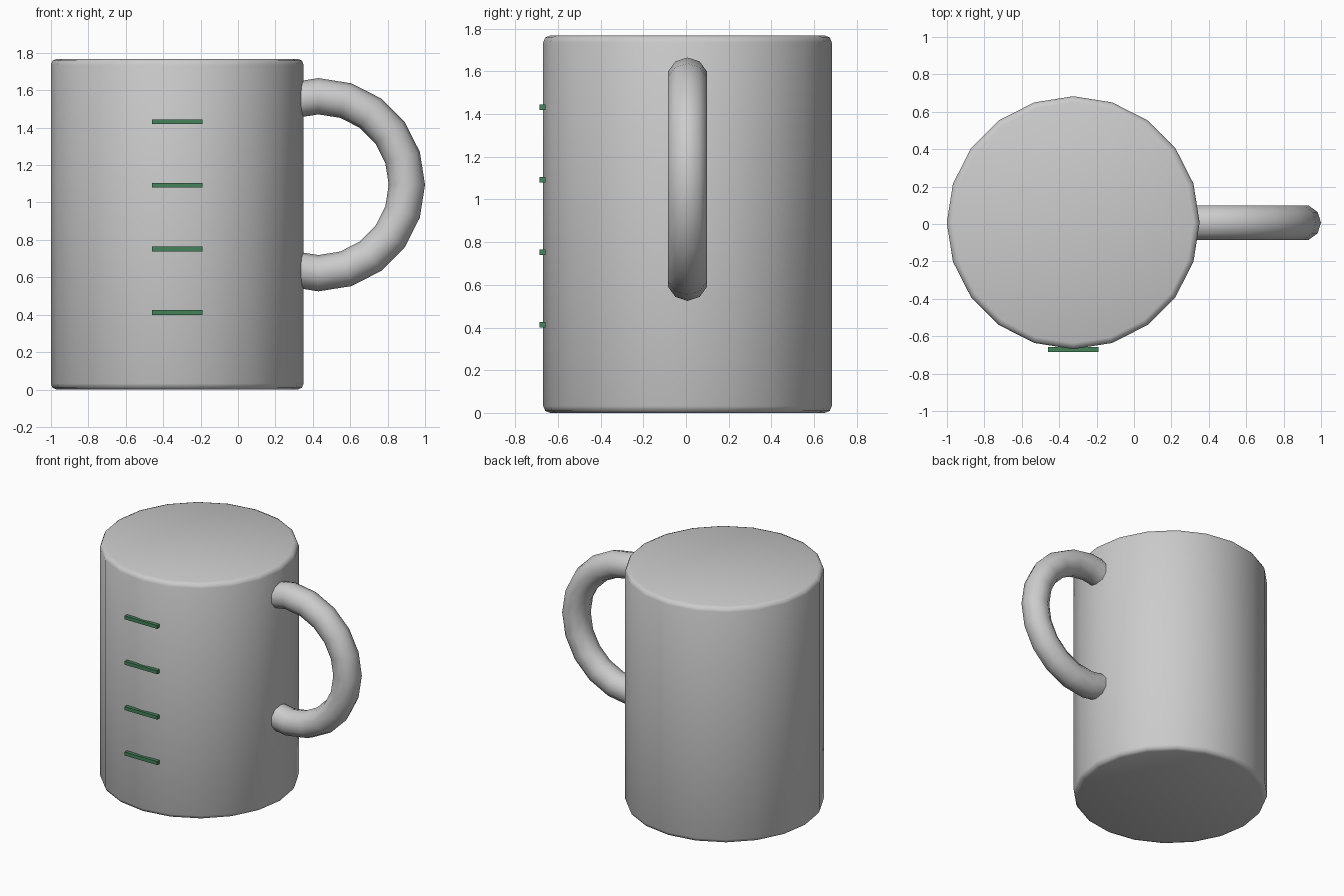
import bpy, bmesh
from math import sin, cos, pi, radians
from mathutils import Vector

if "Cube" in bpy.data.objects:
    bpy.data.objects.remove(bpy.data.objects["Cube"])

CY = 0.007                      # body and handle sit slightly off y = 0
BODY_X, BODY_R, HEIGHT = -0.325, 0.676, 1.768


def make_object(name, bm, smooth=True):
    bmesh.ops.recalc_face_normals(bm, faces=bm.faces)
    mesh = bpy.data.meshes.new(name)
    bm.to_mesh(mesh)
    bm.free()
    for p in mesh.polygons:
        p.use_smooth = smooth
    ob = bpy.data.objects.new(name, mesh)
    bpy.context.collection.objects.link(ob)
    return ob


# Solid 20-sided body with softly rounded rims
bm = bmesh.new()
bmesh.ops.create_cone(bm, cap_ends=True, segments=20, radius1=BODY_R,
                      radius2=BODY_R, depth=HEIGHT)
rims = [e for e in bm.edges if abs(e.verts[0].co.z - e.verts[1].co.z) < 1e-4]
bmesh.ops.bevel(bm, geom=rims, offset=0.032, segments=2, profile=0.5,
                affect='EDGES')
body = make_object("cup_body", bm)
body.location = (BODY_X, CY, HEIGHT / 2)

# Handle: part of a 20-segment ring, its ends buried in the body
RING_X, RING_Z, RING_R, TUBE_R, SIDES = 0.43, 1.095, 0.473, 0.097, 10
bm = bmesh.new()
rings = []
for i in range(-7, 8):
    a = radians(18 * i)
    ring = []
    for j in range(SIDES):
        b = 2 * pi * j / SIDES
        r = RING_R + TUBE_R * cos(b)
        ring.append(bm.verts.new((RING_X + r * cos(a), CY + TUBE_R * sin(b),
                                  RING_Z + r * sin(a))))
    rings.append(ring)
for r0, r1 in zip(rings, rings[1:]):
    for j in range(SIDES):
        k = (j + 1) % SIDES
        bm.faces.new((r0[j], r0[k], r1[k], r1[j]))
bm.faces.new(rings[0])
bm.faces.new(rings[-1])
make_object("handle", bm)

# Green measuring marks on the front
green = bpy.data.materials.new("mark_green")
green.diffuse_color = (0.06, 0.22, 0.1, 1)
green.use_nodes = True
green.node_tree.nodes["Principled BSDF"].inputs["Base Color"].default_value = green.diffuse_color
for n in range(4):
    bm = bmesh.new()
    bmesh.ops.create_cube(bm, size=1)
    bmesh.ops.scale(bm, vec=Vector((0.27, 0.027, 0.026)), verts=bm.verts)
    mark = make_object(f"measuring_mark_{n + 1}", bm, smooth=False)
    mark.location = (BODY_X, -0.672, 0.412 + 0.34 * n)
    mark.data.materials.append(green)
